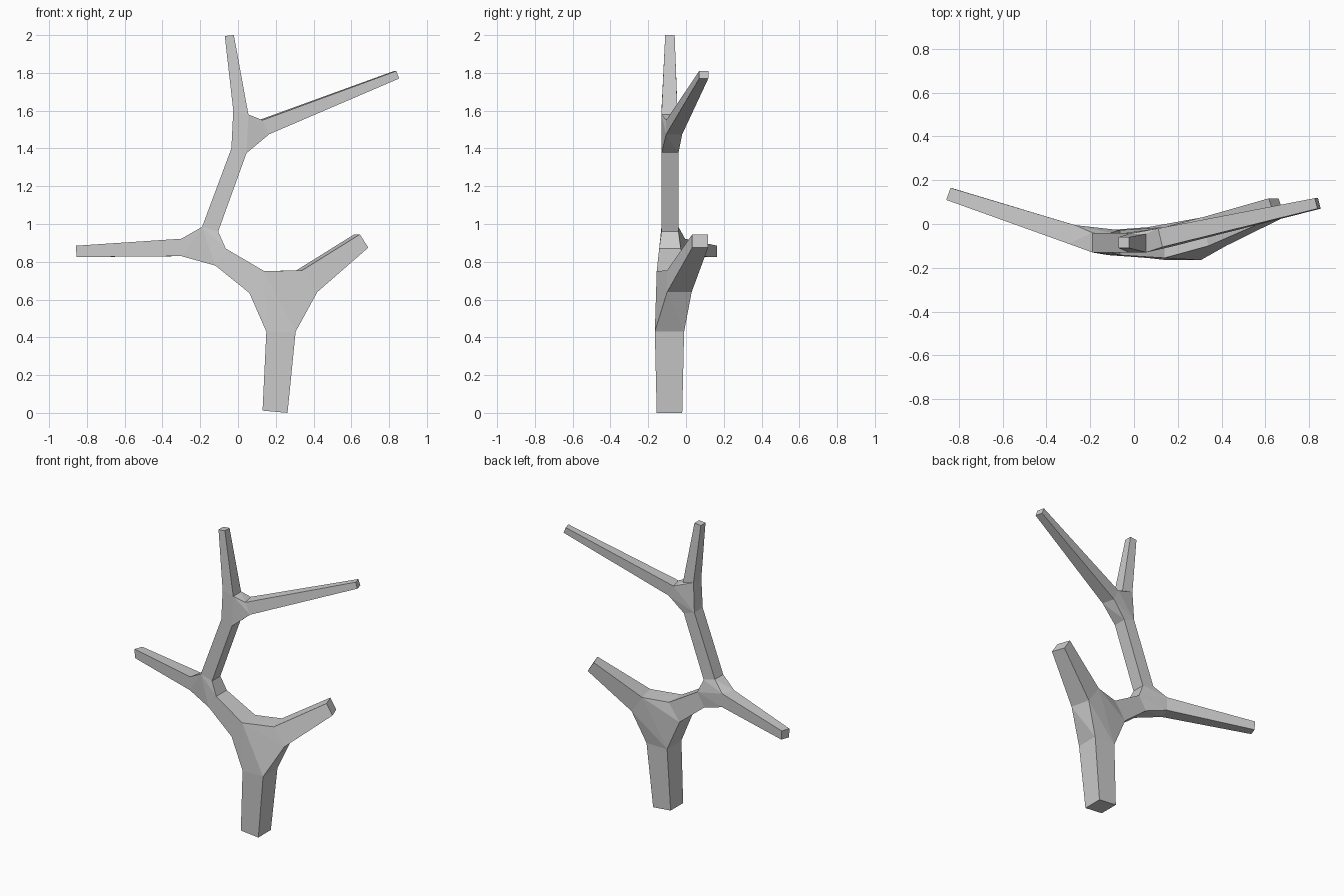
import bpy, bmesh
from mathutils import Vector

if "Cube" in bpy.data.objects:
    bpy.data.objects.remove(bpy.data.objects["Cube"])

bm = bmesh.new()


def ring(a, b, front, back, skew=0.0):
    """Four-sided cross-section: edge points a, b seen from the front, depth range, x shift of back."""
    pts = [(a[0], front, a[1]), (b[0], front, b[1]),
           (b[0] + skew, back, b[1]), (a[0] + skew, back, a[1])]
    return [bm.verts.new(Vector(p)) for p in pts]


def limb(r1, r2, cap=False):
    """Four-sided limb between two rings, optionally closed at r2."""
    for i in range(4):
        j = (i + 1) % 4
        bm.faces.new((r1[i], r1[j], r2[j], r2[i]))
    if cap:
        bm.faces.new(r2)


def fork(*rings):
    """Faceted joint: hull around three rings, left open where the limbs attach."""
    jb = bmesh.new()
    owner = {}
    for r in rings:
        for v in r:
            owner[jb.verts.new(v.co)] = v
    res = bmesh.ops.convex_hull(jb, input=list(jb.verts))
    sets = [set(r) for r in rings]
    for f in jb.faces:
        vs = [owner[v] for v in f.verts]
        if not any(set(vs) <= s for s in sets) and not bm.faces.get(vs):
            bm.faces.new(vs)
    jb.free()


# Trunk
trunk_foot = ring((0.13, 0.012), (0.262, 0.0), -0.155, -0.02)
trunk_top = ring((0.15, 0.43), (0.305, 0.43), -0.165, -0.01)
limb(trunk_top, trunk_foot, True)

# Lower fork with the short right branch
right_base = ring((0.34, 0.755), (0.42, 0.64), -0.10, 0.03, -0.03)
right_tip = ring((0.645, 0.945), (0.69, 0.875), 0.033, 0.117, -0.03)
link_base = ring((0.06, 0.635), (0.14, 0.75), -0.155, -0.015)
fork(trunk_top, right_base, link_base)
limb(right_base, right_tip, True)

# Middle fork with the left branch
link_end = ring((-0.12, 0.78), (-0.065, 0.87), -0.142, -0.028)
left_base = ring((-0.30, 0.922), (-0.30, 0.83), -0.09, -0.005, 0.03)
left_tip = ring((-0.858, 0.885), (-0.855, 0.825), 0.11, 0.165, 0.02)
stem_base = ring((-0.19, 0.985), (-0.105, 0.96), -0.13, -0.04)
limb(link_base, link_end)
fork(link_end, left_base, stem_base)
limb(left_base, left_tip, True)

# Upper fork with the top shoot and long right twig
stem_top = ring((-0.035, 1.40), (0.045, 1.375), -0.13, -0.04)
shoot_base = ring((-0.025, 1.60), (0.055, 1.58), -0.13, -0.045)
shoot_tip = ring((-0.07, 1.995), (-0.022, 2.0), -0.11, -0.06)
twig_base = ring((0.13, 1.55), (0.165, 1.475), -0.105, -0.02, -0.02)
twig_tip = ring((0.838, 1.81), (0.853, 1.77), 0.07, 0.118, -0.012)
limb(stem_base, stem_top)
fork(stem_top, shoot_base, twig_base)
limb(shoot_base, shoot_tip, True)
limb(twig_base, twig_tip, True)

bmesh.ops.recalc_face_normals(bm, faces=list(bm.faces))
mesh = bpy.data.meshes.new("bare_branch")
bm.to_mesh(mesh)
bm.free()
branch = bpy.data.objects.new("bare_branch", mesh)
bpy.context.collection.objects.link(branch)
